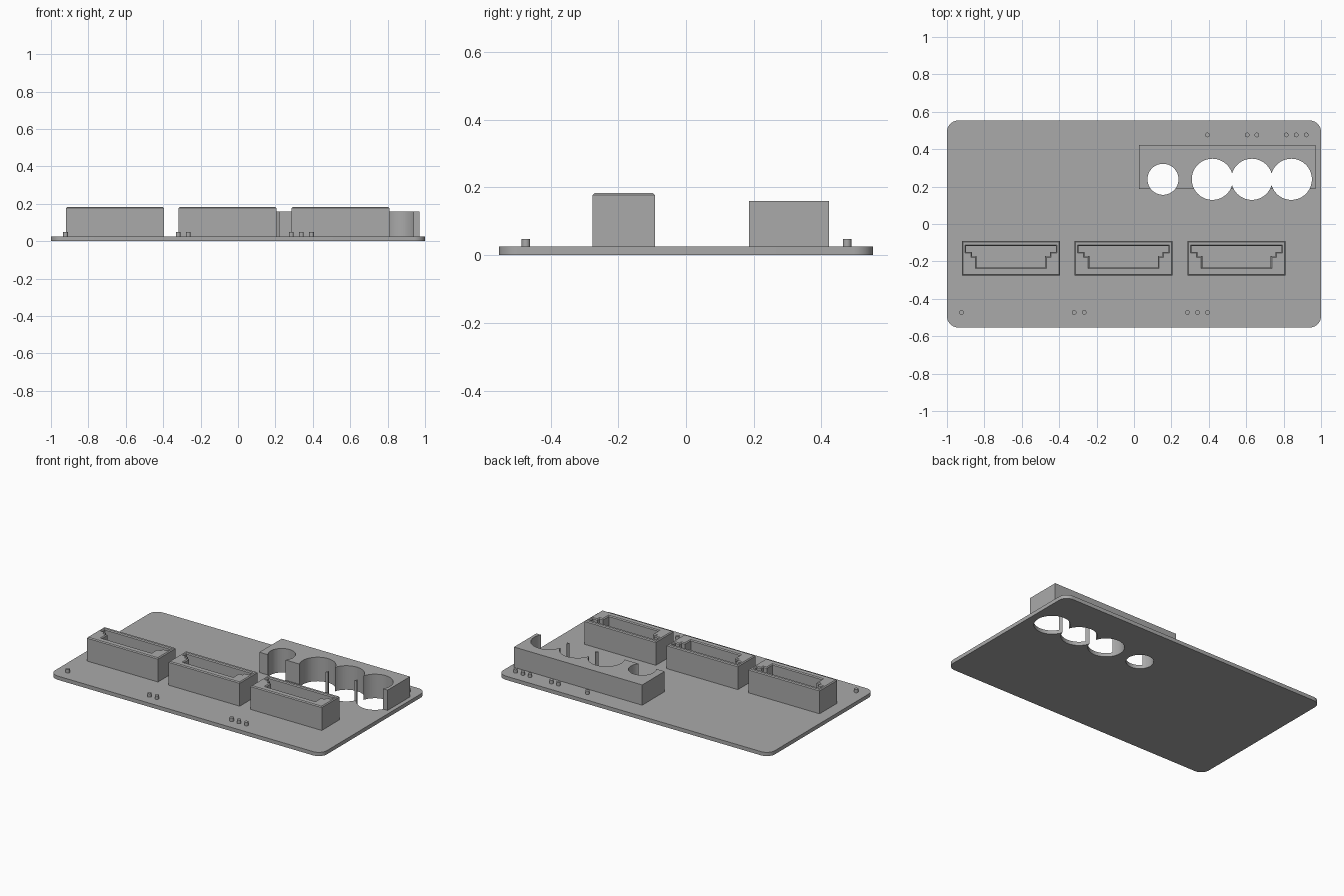
import bpy, bmesh, math

if "Cube" in bpy.data.objects:
    bpy.data.objects.remove(bpy.data.objects["Cube"])

grey = bpy.data.materials.new("board_grey")
grey.diffuse_color = (0.4, 0.4, 0.4, 1)
grey.use_nodes = True
grey.node_tree.nodes["Principled BSDF"].inputs["Base Color"].default_value = grey.diffuse_color
PLATE_TOP = 0.025


def mesh_object(name, bm):
    me = bpy.data.meshes.new(name)
    bm.to_mesh(me)
    bm.free()
    me.materials.append(grey)
    ob = bpy.data.objects.new(name, me)
    bpy.context.collection.objects.link(ob)
    return ob


def box(name, x0, x1, y0, y1, z0, z1):
    bm = bmesh.new()
    bmesh.ops.create_cube(bm, size=1)
    for v in bm.verts:
        v.co = ((x0 + x1) / 2 + v.co.x * (x1 - x0),
                (y0 + y1) / 2 + v.co.y * (y1 - y0),
                (z0 + z1) / 2 + v.co.z * (z1 - z0))
    return mesh_object(name, bm)


def cylinder(name, x, y, r, z0, z1, sides):
    bm = bmesh.new()
    bmesh.ops.create_cone(bm, cap_ends=True, segments=sides, radius1=r, radius2=r, depth=z1 - z0)
    bmesh.ops.translate(bm, verts=bm.verts, vec=(x, y, (z0 + z1) / 2))
    return mesh_object(name, bm)


def smooth(ob):
    bpy.ops.object.select_all(action='DESELECT')
    ob.select_set(True)
    bpy.context.view_layer.objects.active = ob
    bpy.ops.object.shade_smooth_by_angle(angle=math.radians(30))


# base plate with rounded corners
plate = box("base_plate", -1, 1, -0.553, 0.553, 0, PLATE_TOP)
bm = bmesh.new()
bm.from_mesh(plate.data)
upright = [e for e in bm.edges if abs(e.verts[0].co.z - e.verts[1].co.z) > 0.01]
bmesh.ops.bevel(bm, geom=upright, offset=0.06, segments=10, profile=0.5, affect='EDGES')
bm.to_mesh(plate.data)
bm.free()

# block cut by the four round holes, which also pass through the plate
block = box("hole_block", 0.027, 0.971, 0.186, 0.422, PLATE_TOP, 0.16)
for x, r in ((0.155, 0.083), (0.419, 0.11), (0.63, 0.11), (0.841, 0.11)):
    cutter = cylinder("hole_cutter", x, 0.239, r, -0.1, 0.3, 64)
    cutter.hide_render = True
    cutter.hide_set(True)
    for ob in (plate, block):
        mod = ob.modifiers.new("hole", 'BOOLEAN')
        mod.operation = 'DIFFERENCE'
        mod.solver = 'EXACT'
        mod.object = cutter
smooth(plate)
smooth(block)


# sockets: rectangular shells with a stepped slot and chamfered rim
def socket(cx):
    half = [(0.24, -0.118), (0.24, -0.15), (0.208, -0.15), (0.208, -0.172),
            (0.183, -0.172), (0.183, -0.232)]
    slot = half + [(-x, y) for x, y in reversed(half)]
    rim = [(-0.262, -0.276), (0.262, -0.276), (0.262, -0.091), (-0.262, -0.091)]
    cu = bpy.data.curves.new("socket", 'CURVE')
    cu.dimensions = '2D'
    cu.fill_mode = 'BOTH'
    for loop in (rim, slot):
        sp = cu.splines.new('POLY')
        sp.points.add(len(loop) - 1)
        for p, (x, y) in zip(sp.points, loop):
            p.co = (x, y, 0, 1)
        sp.use_cyclic_u = True
    chamfer, z0, z1 = 0.006, 0.012, 0.183
    cu.bevel_depth = chamfer
    cu.bevel_resolution = 0
    cu.offset = -chamfer
    cu.extrude = (z1 - z0) / 2 - chamfer
    cu.materials.append(grey)
    ob = bpy.data.objects.new("socket", cu)
    ob.location = (cx, 0, (z0 + z1) / 2)
    bpy.context.collection.objects.link(ob)
    bpy.ops.object.select_all(action='DESELECT')
    ob.select_set(True)
    bpy.context.view_layer.objects.active = ob
    bpy.ops.object.convert(target='MESH')
    bpy.ops.object.shade_flat()


for cx in (-0.658, -0.056, 0.548):
    socket(cx)

# marker pins: one, two and three in each row
front_x = (-0.922, -0.32, -0.266, 0.285, 0.339, 0.393)
back_x = (0.392, 0.605, 0.657, 0.814, 0.867, 0.921)
for xs, y in ((front_x, -0.473), (back_x, 0.476)):
    for x in xs:
        smooth(cylinder("marker_pin", x, y, 0.0125, 0.02, 0.048, 20))
